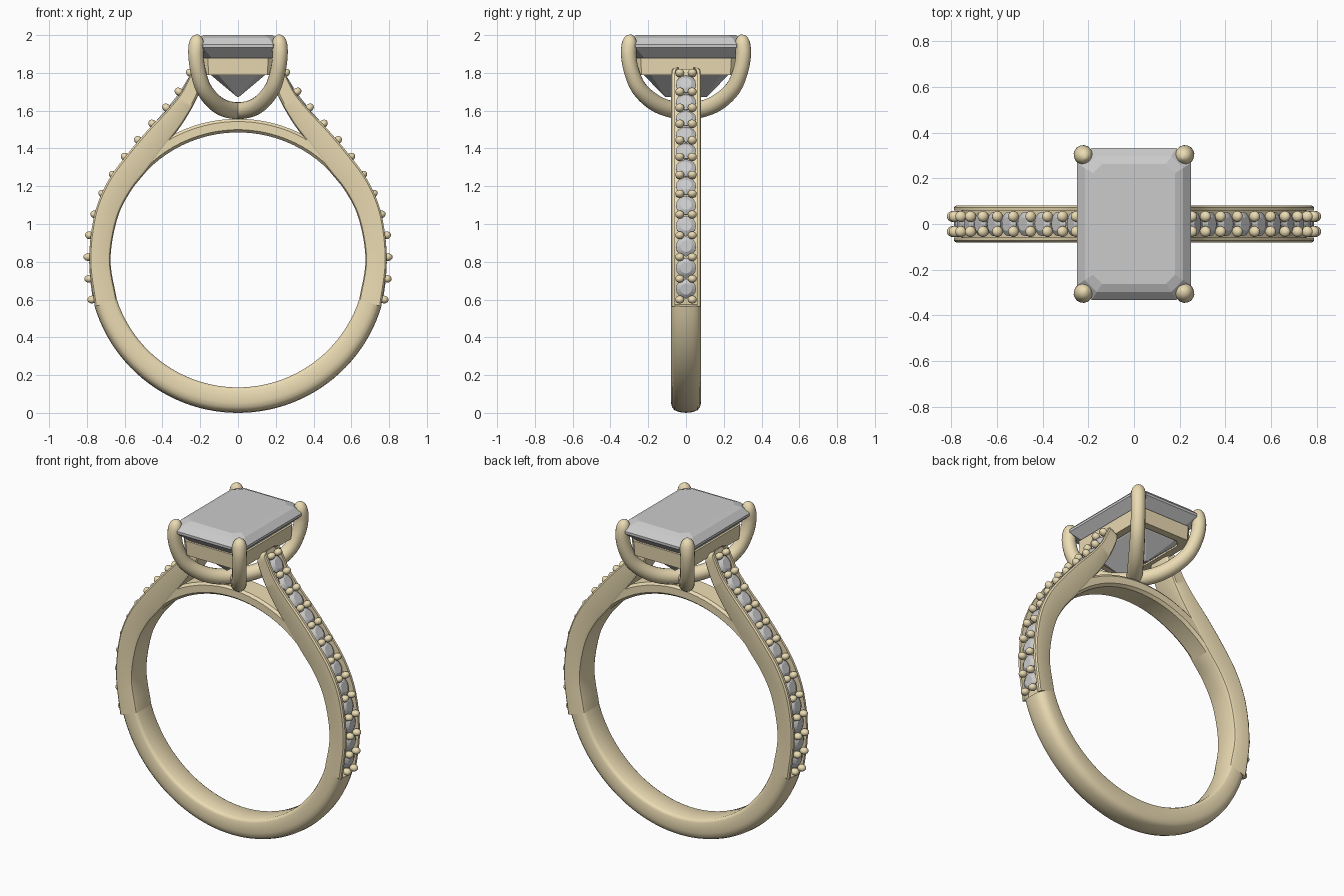
import bpy, bmesh
from math import sin, cos, pi, radians
from mathutils import Vector, Matrix

if "Cube" in bpy.data.objects:
    bpy.data.objects.remove(bpy.data.objects["Cube"])

gold = bpy.data.materials.new("gold")
gold.diffuse_color = (0.83, 0.71, 0.45, 1)
gold.use_nodes = True
gold.node_tree.nodes["Principled BSDF"].inputs["Base Color"].default_value = gold.diffuse_color
CZ = 0.81          # centre height of the finger hole
R_IN = 0.675


def finish(name, bm, mat=None, smooth=None):
    bmesh.ops.recalc_face_normals(bm, faces=bm.faces)
    me = bpy.data.meshes.new(name)
    bm.to_mesh(me)
    bm.free()
    ob = bpy.data.objects.new(name, me)
    bpy.context.collection.objects.link(ob)
    if mat:
        me.materials.append(mat)
    if smooth:
        bpy.ops.object.select_all(action='DESELECT')
        ob.select_set(True)
        bpy.context.view_layer.objects.active = ob
        bpy.ops.object.shade_smooth_by_angle(angle=radians(smooth))
    return ob


def loft(bm, rings, cyclic=False):
    """Skin a list of point rings; cap the ends unless cyclic."""
    vs = [[bm.verts.new(p) for p in r] for r in rings]
    n = len(vs[0])
    pairs = list(zip(vs, vs[1:])) + ([(vs[-1], vs[0])] if cyclic else [])
    for a, b in pairs:
        for i in range(n):
            j = (i + 1) % n
            bm.faces.new((a[i], a[j], b[j], b[i]))
    if not cyclic:
        bm.faces.new(vs[0])
        bm.faces.new(vs[-1])


def spline(pts, steps):
    """Catmull-Rom through points of any dimension."""
    p = [Vector(q) for q in pts]
    p = [2 * p[0] - p[1]] + p + [2 * p[-1] - p[-2]]
    out = []
    for a, b, c, d in zip(p, p[1:], p[2:], p[3:]):
        for k in range(steps):
            t = k / steps
            out.append(0.5 * (2 * b + (c - a) * t + (2 * a - 5 * b + 4 * c - d) * t ** 2
                              + (3 * b - a - 3 * c + d) * t ** 3))
    return out + [p[-2]]


def section(inner, outer, profile, ys=1.0, side=1):
    """Cross-section between an inner and outer (x, z) point."""
    half = [(u, y) for u, y in profile]
    full = half + [(u, -y) for u, y in reversed(half) if y > 0]
    return [(side * (inner[0] + u * (outer[0] - inner[0])), y * ys,
             inner[1] + u * (outer[1] - inner[1])) for u, y in full]


def polar(r, deg):
    return r * cos(radians(deg)), CZ + r * sin(radians(deg))


# lower shank: plain domed band
dome = [(0, .062), (.05, .074), (.14, .08), (.6, .08), (.78, .074), (.9, .06), (.97, .035), (1, 0)]
bm = bmesh.new()
loft(bm, [section(polar(R_IN, a), polar(.81 - .012 * ((a + 90) / 72) ** 2, a), dome)
          for a in range(-162, -17, 3)])
finish("lower_shank", bm, gold, 35)

# shoulders: grooved band rising to the head, as (inner x, z, outer x, z)
stations = [(.642, .601, .758, .563), (.675, .81, .787, .81), (.64, 1.025, .76, 1.05),
            (.57, 1.171, .69, 1.225), (.48, 1.285, .59, 1.365), (.385, 1.41, .48, 1.495),
            (.295, 1.53, .378, 1.602), (.225, 1.65, .302, 1.695), (.185, 1.75, .252, 1.79),
            (.18, 1.8, .23, 1.83)]
groove = [(0, .06), (.05, .074), (.14, .08), (.93, .08), (1, .073), (1, .058), (.7, .058)]
path = spline(stations, 6)
for side, label in ((1, "right"), (-1, "left")):
    bm = bmesh.new()
    rings = []
    for i, p in enumerate(path):
        left = len(path) - 1 - i
        ys = 1 if left > 5 else .68 + .32 * (1 - (1 - left / 6) ** 2) ** .5
        rings.append(section(p[0:2], p[2:4], groove, ys, side))
    loft(bm, rings)
    finish(label + "_shoulder", bm, gold, 35)

# bridge closing the finger hole under the head
bar = [(0, .058), (.2, .075), (.8, .075), (1, .062)]
bm = bmesh.new()
loft(bm, [section(polar(R_IN, a), polar(.747, a), bar) for a in range(40, 141, 4)])
finish("bridge", bm, gold, 35)

# pave beads and small round stones between them
beads = [(.772, .60), (.788, .71), (.793, .825), (.785, .94), (.757, 1.05), (.715, 1.16),
         (.66, 1.26), (.597, 1.355), (.527, 1.443), (.452, 1.53), (.378, 1.615),
         (.312, 1.70), (.252, 1.80)]


def frame(x, z, nx, nz, y=0.0):
    """Local z points outward from the band."""
    n = Vector((nx, 0, nz)).normalized()
    t = Vector((0, 1, 0))
    m = Matrix((t.cross(n), t, n)).transposed().to_4x4()
    m.translation = (x, y, z)
    return m


for side, label in ((1, "right"), (-1, "left")):
    bm_b, bm_s = bmesh.new(), bmesh.new()
    for i, (x, z) in enumerate(beads):
        a, b = beads[max(i - 1, 0)], beads[min(i + 1, len(beads) - 1)]
        nx, nz = b[1] - a[1], a[0] - b[0]
        for y in (-.033, .033):
            m = frame(side * x, z, side * nx, nz, y)
            bmesh.ops.create_uvsphere(bm_b, u_segments=14, v_segments=10, radius=.021,
                                      matrix=m @ Matrix.Diagonal((1, 1.15, 1.2, 1)))
        if i + 1 < len(beads):
            c = beads[i + 1]
            n = Vector((c[1] - z, x - c[0])).normalized()
            mid = Vector(((x + c[0]) / 2, (z + c[1]) / 2)) - n * .004
            m = frame(side * mid.x, mid.y, side * n.x, n.y)
            rings = [[m @ Vector((r * cos(k * pi / 8), r * sin(k * pi / 8), h)) for k in range(16)]
                     for r, h in ((.03, 0), (.053, -.014), (.053, -.018), (.012, -.04))]
            loft(bm_s, rings)
    finish(label + "_beads", bm_b, gold, 60)
    finish(label + "_pave_stones", bm_s)

# prongs: two crossing U-shaped wires on the diagonals, as (distance, z, radius)
half = [(0, 1.6, .045), (.12, 1.612, .045), (.22, 1.65, .044), (.31, 1.72, .042),
        (.358, 1.81, .041), (.376, 1.89, .041), (.373, 1.94, .042), (.368, 1.97, .037),
        (.36, 1.99, .024), (.355, 2.0, .006)]
wire = spline([(-s, z, r) for s, z, r in reversed(half[1:])] + half, 4)
for sgn, label in ((1, "prong_wire_a"), (-1, "prong_wire_b")):
    d = Vector((.22 * sgn, .30, 0)).normalized()
    across = Vector((-d.y, d.x, 0))
    up = Vector((0, 0, 1))
    bm, rings = bmesh.new(), []
    for i, p in enumerate(wire):
        q = wire[min(i + 1, len(wire) - 1)] - wire[max(i - 1, 0)]
        n = (up * q[0] - d * q[1]).normalized()
        c = d * p[0] + up * p[1]
        rings.append([c + p[2] * (n * cos(k * pi / 8) + across * sin(k * pi / 8))
                      for k in range(16)])
    loft(bm, rings)
    finish(label, bm, gold, 60)


def octagon(x, y, c, z):
    return [(x, y - c, z), (x - c, y, z), (c - x, y, z), (-x, y - c, z),
            (-x, c - y, z), (c - x, -y, z), (x - c, -y, z), (x, c - y, z)]


# basket: rectangular seat frame between the prongs
bm = bmesh.new()
loft(bm, [octagon(.205, .285, .045, 1.88), octagon(.2, .28, .045, 1.79),
          octagon(.155, .235, .04, 1.79), octagon(.18, .26, .04, 1.88)], cyclic=True)
finish("basket_frame", bm, gold)

# centre stone: step cut with clipped corners
bm = bmesh.new()
loft(bm, [octagon(x, y, c, z) for x, y, c, z in (
    (.18, .262, .04, 2.0), (.215, .297, .052, 1.985), (.25, .332, .065, 1.95),
    (.25, .332, .065, 1.935), (.192, .272, .05, 1.88), (.145, .225, .04, 1.79),
    (.004, .11, .002, 1.672))])
finish("centre_stone", bm)
